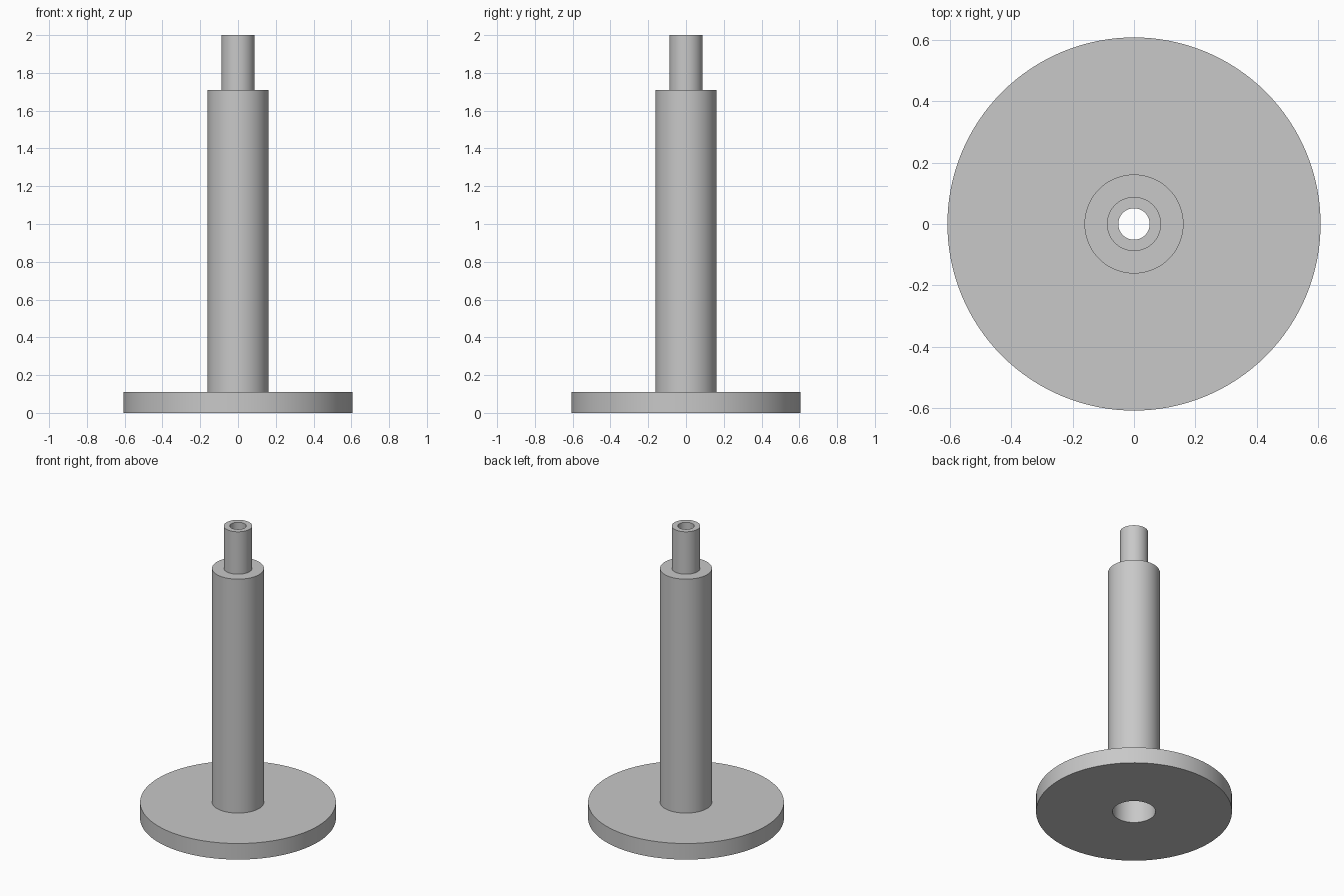
import bpy, bmesh, math

if "Cube" in bpy.data.objects:
    bpy.data.objects.remove(bpy.data.objects["Cube"])

SEGMENTS = 128

# Single grey finish
grey = bpy.data.materials.new("light grey")
grey.diffuse_color = (0.58, 0.58, 0.58, 1)
grey.use_nodes = True
grey.node_tree.nodes["Principled BSDF"].inputs["Base Color"].default_value = grey.diffuse_color

# Closed (radius, height) section of the flanged hollow post
section = [
    (0.133, 0.0), (0.607, 0.0),      # flange underside
    (0.607, 0.11), (0.161, 0.11),    # flange rim and top
    (0.161, 1.71), (0.088, 1.71),    # column and shoulder
    (0.088, 2.0), (0.051, 2.0),      # spigot and its mouth
    (0.051, 1.67), (0.133, 1.67),    # narrow bore stepping out to wide bore
]


def lathe(name, profile, material):
    """Revolve a closed section about the z axis."""
    bm = bmesh.new()
    rings = []
    for r, z in profile:
        rings.append([bm.verts.new((r * math.cos(a), r * math.sin(a), z))
                      for a in (2 * math.pi * i / SEGMENTS for i in range(SEGMENTS))])
    for k, lower in enumerate(rings):
        upper = rings[(k + 1) % len(rings)]
        for i in range(SEGMENTS):
            j = (i + 1) % SEGMENTS
            bm.faces.new((lower[i], lower[j], upper[j], upper[i]))
    bmesh.ops.recalc_face_normals(bm, faces=bm.faces)
    mesh = bpy.data.meshes.new(name)
    bm.to_mesh(mesh)
    bm.free()
    mesh.materials.append(material)
    obj = bpy.data.objects.new(name, mesh)
    bpy.context.collection.objects.link(obj)
    return obj


post = lathe("flanged_hollow_post", section, grey)

# Smooth walls, crisp rims
bpy.context.view_layer.objects.active = post
post.select_set(True)
bpy.ops.object.shade_smooth_by_angle(angle=math.radians(30))
